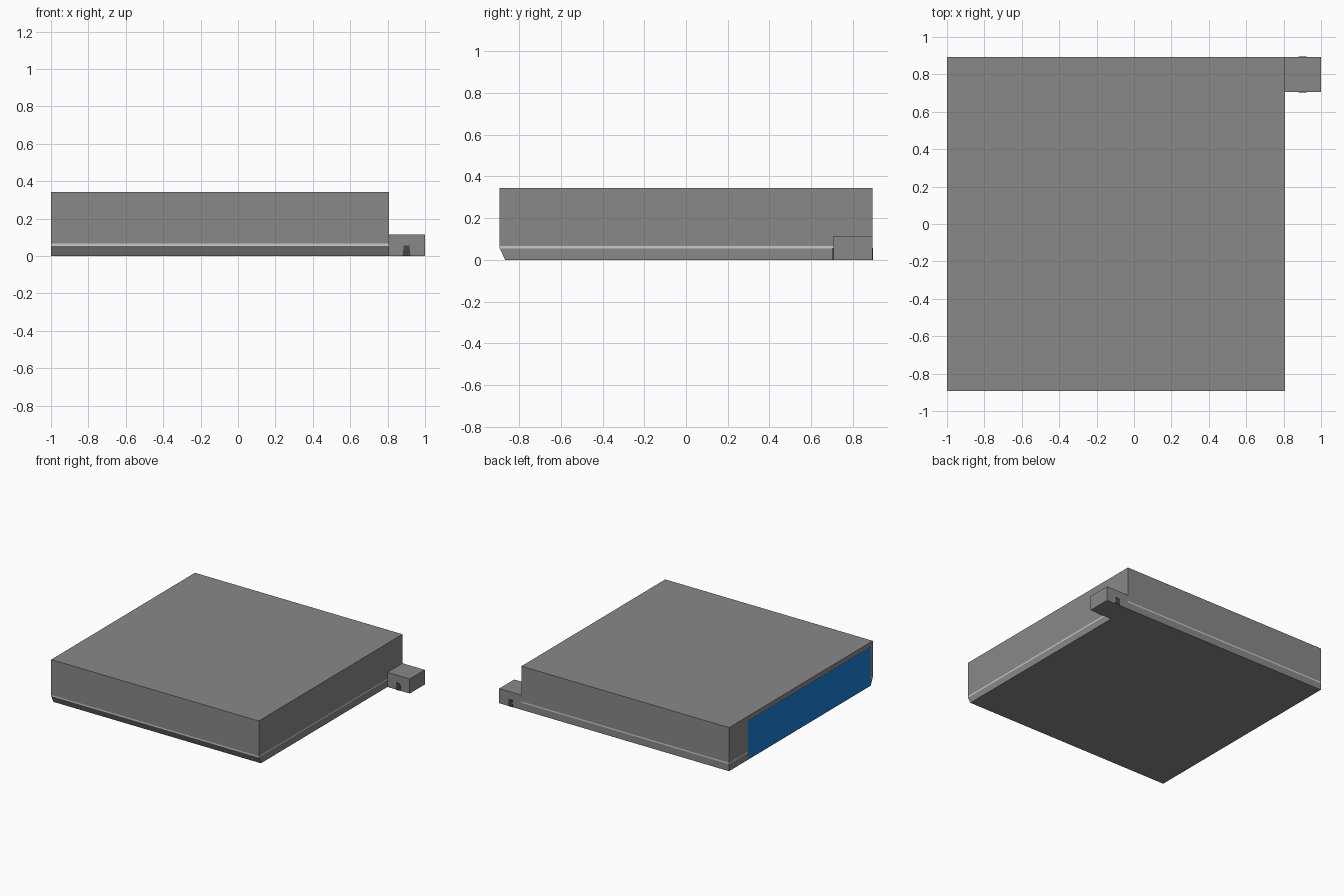
import bpy, bmesh
from mathutils import Vector

if "Cube" in bpy.data.objects:
    bpy.data.objects.remove(bpy.data.objects["Cube"])


def material(name, color):
    m = bpy.data.materials.new(name)
    m.diffuse_color = color
    m.use_nodes = True
    m.node_tree.nodes["Principled BSDF"].inputs["Base Color"].default_value = m.diffuse_color
    return m


def finish(name, bm, *mats):
    bmesh.ops.recalc_face_normals(bm, faces=bm.faces[:])
    me = bpy.data.meshes.new(name)
    bm.to_mesh(me)
    bm.free()
    for m in mats:
        me.materials.append(m)
    ob = bpy.data.objects.new(name, me)
    bpy.context.collection.objects.link(ob)
    return ob


def prism(points, direction):
    """Closed solid from a planar profile swept along a vector."""
    bm = bmesh.new()
    face = bm.faces.new([bm.verts.new(p) for p in points])
    swept = bmesh.ops.extrude_face_region(bm, geom=[face], use_keep_orig=True)
    verts = [g for g in swept["geom"] if isinstance(g, bmesh.types.BMVert)]
    bmesh.ops.translate(bm, verts=verts, vec=Vector(direction))
    return bm


def box(name, lo, hi, *mats):
    (x0, y0, z0), (x1, y1, z1) = lo, hi
    bm = prism([(x0, y0, z0), (x1, y0, z0), (x1, y1, z0), (x0, y1, z0)],
               (0, 0, z1 - z0))
    return finish(name, bm, *mats)


grey = material("grey", (0.25, 0.25, 0.25, 1))
light = material("light_grey", (0.7, 0.7, 0.7, 1))
blue = material("blue", (0.01, 0.22, 0.7, 1))
dark = material("dark_grey", (0.06, 0.06, 0.06, 1))

Y, SIDE, TOP = 0.893, 0.806, 0.343
SEAM_LOW, SEAM_HIGH = 0.055, 0.066

# Main case: box with a chamfered lower front edge and a pale seam band
profile = [(-Y, SEAM_LOW), (-0.866, 0), (Y, 0), (Y, TOP), (-Y, TOP)]
bm = prism([(-1, y, z) for y, z in profile], (SIDE + 1, 0, 0))
for z in (SEAM_LOW, SEAM_HIGH):
    bmesh.ops.bisect_plane(bm, geom=bm.verts[:] + bm.edges[:] + bm.faces[:],
                           plane_co=(0, 0, z), plane_no=(0, 0, 1))
for f in bm.faces:
    if SEAM_LOW < f.calc_center_median().z < SEAM_HIGH:
        f.material_index = 1
finish("case", bm, grey, light)

# Blue panel lying on the left side
box("side_panel", (-1.001, -0.866, 0.003), (-0.99, 0.66, 0.307), blue)

# Connector block at the rear right corner
box("connector", (SIDE, 0.706, 0), (1, Y, 0.115), grey)

# Tapered clips on the front and back of the connector
for name, y in (("front_clip", 0.702), ("rear_clip", Y - 0.006)):
    finish(name, prism([(0.88, y, 0), (0.922, y, 0), (0.916, y, 0.056),
                        (0.886, y, 0.056)], (0, 0.009, 0)), dark)
